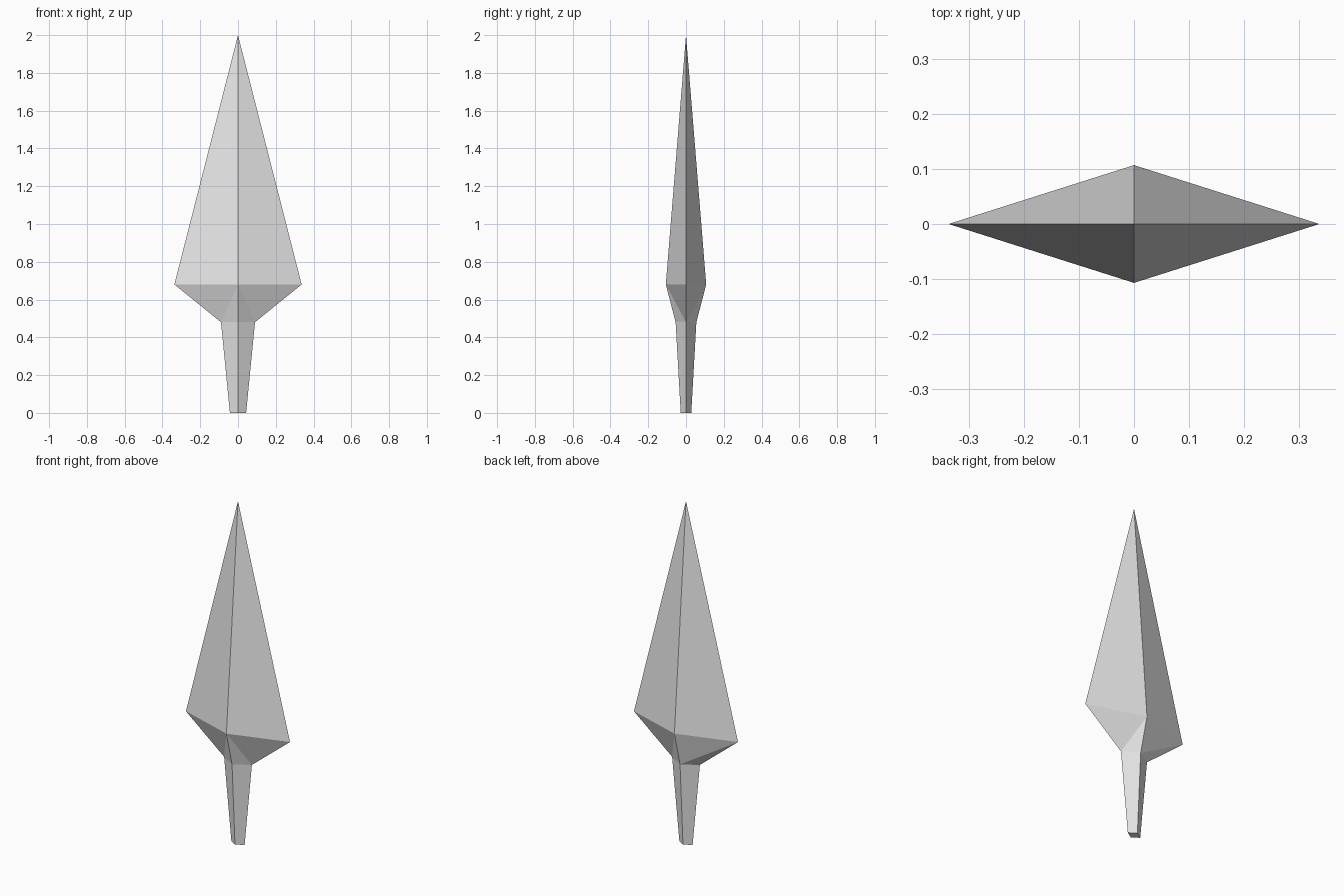
import bpy
import bmesh

cube = bpy.data.objects.get("Cube")
if cube:
    bpy.data.objects.remove(cube, do_unlink=True)

# Plain grey metal
metal = bpy.data.materials.new("grey_metal")
metal.use_nodes = True
grey = (0.8, 0.8, 0.8, 1.0)
metal.diffuse_color = grey
metal.node_tree.nodes["Principled BSDF"].inputs["Base Color"].default_value = grey

bm = bmesh.new()


def diamond(half_width, half_depth, z):
    """Four-cornered ring, in the order left, back, right, front."""
    return [bm.verts.new(p) for p in ((half_width, 0, z), (0, half_depth, z),
                                      (-half_width, 0, z), (0, -half_depth, z))]


butt = diamond(0.043, 0.028, 0)
neck = diamond(0.09, 0.055, 0.48)
shoulder = diamond(0.337, 0.107, 0.68)
tip = bm.verts.new((0, 0, 2))

# Closed end of the tang
bm.faces.new(butt[::-1])

for i in range(4):
    j = (i + 1) % 4
    # Tapered tang
    bm.faces.new((butt[i], butt[j], neck[j], neck[i]))
    # Folded underside of the blade: creases run from the ridges to the neck,
    # except at the back right, where the crease runs from the blade edge
    if i in (0, 3):
        side, ridge = (i, j) if i == 0 else (j, i)
    elif i == 1:
        side, ridge = i, j
    else:
        side, ridge = i, j
    bm.faces.new((neck[side], shoulder[ridge], shoulder[side]))
    bm.faces.new((neck[side], neck[ridge], shoulder[ridge]))
    # Long blade facet
    bm.faces.new((shoulder[i], shoulder[j], tip))

bmesh.ops.recalc_face_normals(bm, faces=bm.faces[:])
mesh = bpy.data.meshes.new("spearhead")
bm.to_mesh(mesh)
bm.free()
mesh.materials.append(metal)
spearhead = bpy.data.objects.new("spearhead", mesh)
bpy.context.collection.objects.link(spearhead)
